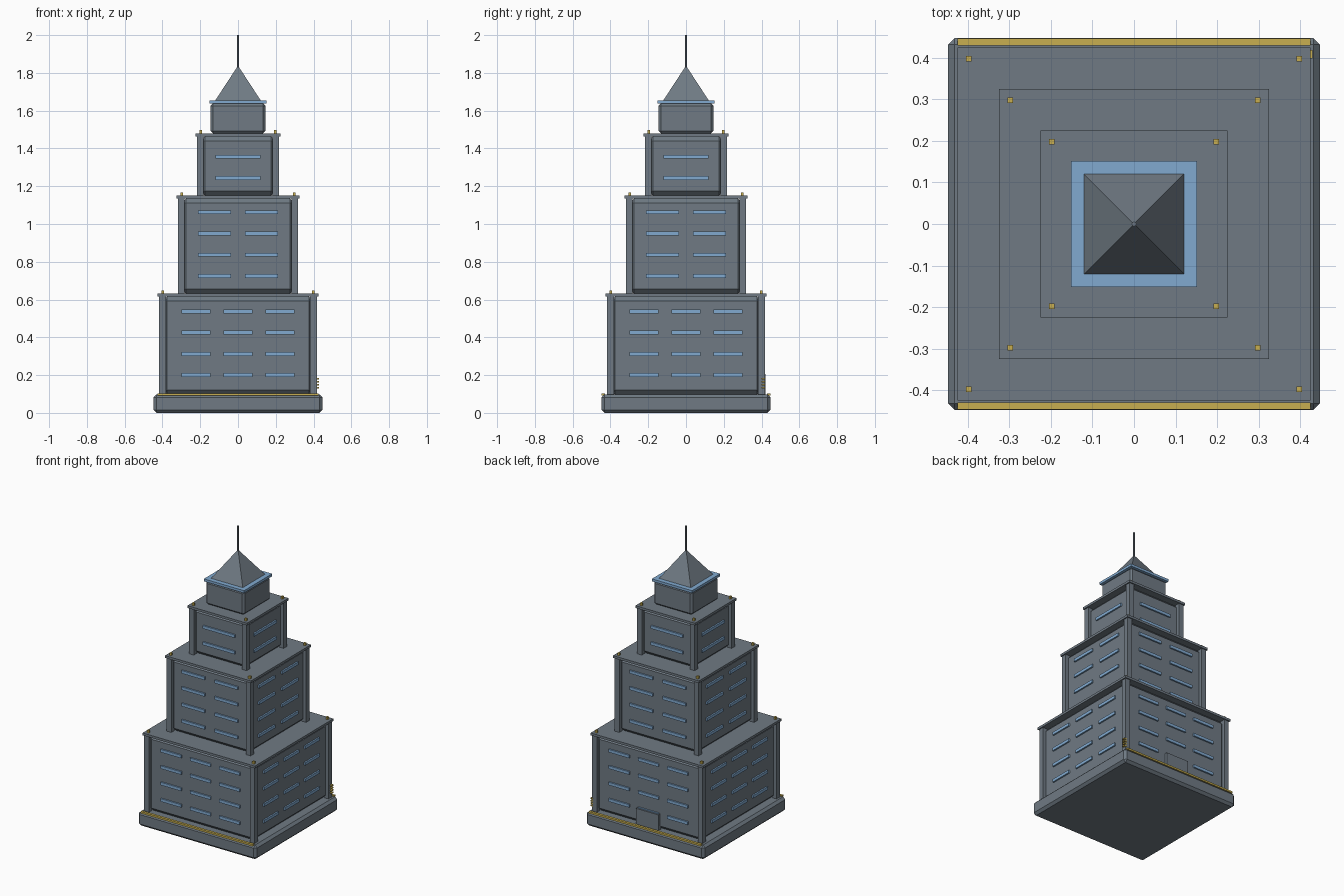
import bpy
import bmesh
import math
from mathutils import Matrix, Vector

cube = bpy.data.objects.get("Cube")
if cube:
    bpy.data.objects.remove(cube, do_unlink=True)


def material(name, rgb):
    mat = bpy.data.materials.new(name)
    mat.use_nodes = True
    mat.diffuse_color = (*rgb, 1)
    mat.node_tree.nodes["Principled BSDF"].inputs["Base Color"].default_value = (*rgb, 1)
    return mat


STONE = material("slate_grey", (0.16, 0.195, 0.23))
GLASS = material("window_blue", (0.22, 0.4, 0.63))
GOLD = material("gold", (0.58, 0.43, 0.08))


def finish(name, bm, mat):
    mesh = bpy.data.meshes.new(name)
    bm.to_mesh(mesh)
    bm.free()
    mesh.materials.append(mat)
    obj = bpy.data.objects.new(name, mesh)
    bpy.context.collection.objects.link(obj)
    return obj


def boxes(name, items, mat, bevel=0):
    """One object made of boxes, each given as (centre, size)."""
    bm = bmesh.new()
    for centre, size in items:
        place = Matrix.Translation(centre) @ Matrix.Diagonal((*size, 1))
        bmesh.ops.create_cube(bm, size=1, matrix=place)
    if bevel:
        bmesh.ops.bevel(bm, geom=bm.edges[:], offset=bevel, segments=1,
                        affect='EDGES', clamp_overlap=True)
    return finish(name, bm, mat)


def block(name, half, low, high, mat, bevel=0):
    centre = (0, 0, (low + high) / 2)
    return boxes(name, [(centre, (2 * half, 2 * half, high - low))], mat, bevel)


def corners(at, z, size):
    return [((sx * at, sy * at, z), size) for sx in (-1, 1) for sy in (-1, 1)]


def windows(name, wall, columns, width, rows):
    """Window bands repeated on all four walls."""
    bm = bmesh.new()
    for quarter in range(4):
        turn = Matrix.Rotation(quarter * math.pi / 2, 4, 'Z')
        for x in columns:
            for z in rows:
                place = turn @ Matrix.Translation((x, -wall, z))
                bmesh.ops.create_cube(bm, size=1,
                                      matrix=place @ Matrix.Diagonal((width, 0.02, 0.02, 1)))
    finish(name, bm, GLASS)


def cone(name, sides, r1, r2, low, high, turn=0):
    bm = bmesh.new()
    place = Matrix.Translation((0, 0, (low + high) / 2)) @ Matrix.Rotation(turn, 4, 'Z')
    bmesh.ops.create_cone(bm, cap_ends=True, segments=sides, radius1=r1, radius2=r2,
                          depth=high - low, matrix=place)
    return finish(name, bm, STONE)


# Plinth with gold trim along front and back
block("plinth", 0.448, 0, 0.097, STONE, 0.016)
boxes("plinth_trim", [((0, s * 0.438, 0.097), (0.85, 0.017, 0.012)) for s in (-1, 1)], GOLD)

# Stepped tiers: name, half width, floor, roof, window columns, window width, rows, lowest row
TIERS = [
    ("lower", 0.4, 0.097, 0.632, (-0.222, 0, 0.222), 0.155, 4, 0.2),
    ("middle", 0.3, 0.632, 1.15, (-0.125, 0.125), 0.175, 4, 0.725),
    ("upper", 0.2, 1.15, 1.48, (0,), 0.24, 2, 1.243),
]
for name, half, low, high, columns, width, rows, first in TIERS:
    eave = high - 0.016
    block(name + "_walls", half, low, eave, STONE, 0.024)
    block(name + "_roof", half + 0.025, eave, high, STONE)
    boxes(name + "_pillars",
          corners(half, (low + eave) / 2, (0.035, 0.035, eave - low)), STONE)
    boxes(name + "_finials", corners(half - 0.002, high + 0.008, (0.014, 0.014, 0.018)), GOLD)
    windows(name + "_windows", half, columns, width, [first + 0.1125 * i for i in range(rows)])

# Back door and the small gold rungs beside it
boxes("back_door", [((0, 0.405, 0.15), (0.17, 0.03, 0.11))], STONE)
boxes("corner_rungs", [((0.42, 0.409, 0.132 + 0.0165 * i), (0.02, 0.02, 0.008))
                       for i in range(4)], GOLD)

# Crown, pyramid roof and mast
block("crown", 0.145, 1.48, 1.638, STONE, 0.012)
block("crown_cornice", 0.152, 1.638, 1.655, GLASS)
cone("pyramid_roof", 4, 0.12 * math.sqrt(2), 0, 1.655, 1.838, math.pi / 4)
cone("mast", 8, 0.006, 0.006, 1.82, 2.0)
